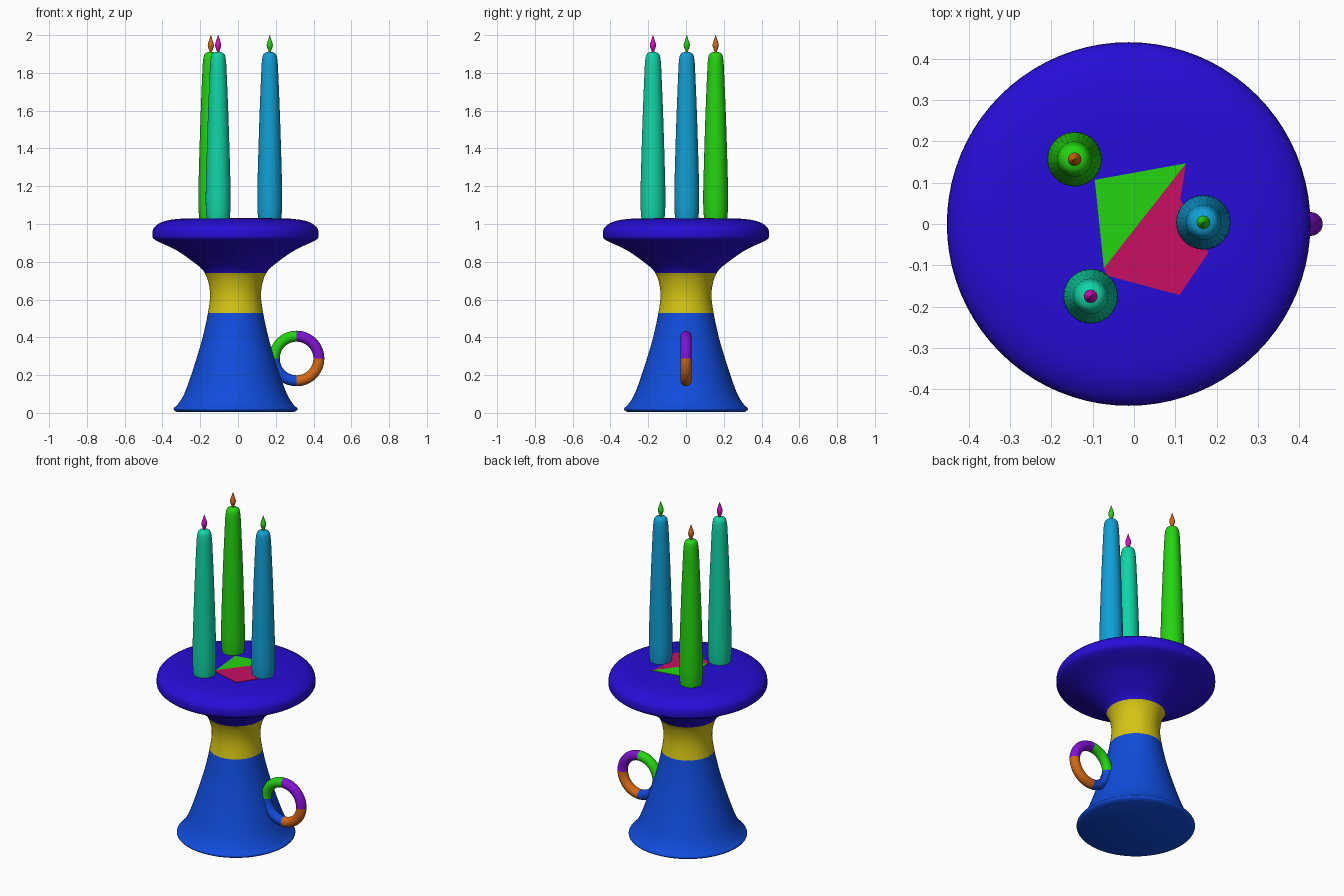
import bpy, bmesh, math
from mathutils import Vector

if "Cube" in bpy.data.objects:
    bpy.data.objects.remove(bpy.data.objects["Cube"])


def srgb(r, g, b):
    f = lambda c: (c / 255 / 12.92) if c < 11 else ((c / 255 + 0.055) / 1.055) ** 2.4
    return (f(r), f(g), f(b), 1)


COLOURS = {
    "indigo": (38, 13, 215), "yellow": (213, 197, 20), "blue": (16, 76, 220),
    "green": (36, 213, 16), "purple": (132, 16, 213), "orange": (213, 104, 20),
    "teal": (16, 213, 165), "sky_blue": (16, 160, 213), "magenta": (213, 16, 190),
    "crimson": (200, 16, 98),
}
MATS = {}
for name, c in COLOURS.items():
    MATS[name] = bpy.data.materials.new(name)
    MATS[name].diffuse_color = srgb(*c)


def smooth_profile(pts, steps=4):
    """Catmull-Rom curve through (radius, height) points."""
    p = [Vector(q) for q in pts]
    p = [p[0]] + p + [p[-1]]
    out = []
    for i in range(1, len(p) - 2):
        a, b, c, d = p[i - 1:i + 3]
        for s in range(steps):
            t = s / steps
            out.append(0.5 * (2 * b + (c - a) * t + (2 * a - 5 * b + 4 * c - d) * t * t
                              + (3 * b - a - 3 * c + d) * t ** 3))
    return out + [p[-1]]


def finish(ob, colours, rule=None, angle=50):
    for c in colours:
        ob.data.materials.append(MATS[c])
    if rule:
        for f in ob.data.polygons:
            f.material_index = rule(f.center)
    bpy.ops.object.select_all(action="DESELECT")
    ob.select_set(True)
    bpy.context.view_layer.objects.active = ob
    bpy.ops.object.shade_smooth_by_angle(angle=math.radians(angle))


def new_object(name, bm, loc=(0, 0, 0)):
    bmesh.ops.recalc_face_normals(bm, faces=bm.faces)
    me = bpy.data.meshes.new(name)
    bm.to_mesh(me)
    bm.free()
    ob = bpy.data.objects.new(name, me)
    ob.location = loc
    bpy.context.collection.objects.link(ob)
    return ob


def lathe(name, profile, colours, loc, sides=64, rule=None):
    """Closed solid of revolution with flat end caps."""
    bm = bmesh.new()
    rings = [[bm.verts.new((r * math.cos(2 * math.pi * k / sides),
                            r * math.sin(2 * math.pi * k / sides), z))
              for k in range(sides)] for r, z in profile]
    for lo, hi in zip(rings, rings[1:]):
        for k in range(sides):
            n = (k + 1) % sides
            bm.faces.new((lo[k], lo[n], hi[n], hi[k]))
    bm.faces.new(rings[0][::-1])
    bm.faces.new(rings[-1])
    ob = new_object(name, bm, loc)
    finish(ob, colours, rule)
    return ob


# Flared stand: base, neck band and dish in one turned body
CX = -0.013
body = smooth_profile([(0.31, 0.005), (0.326, 0.015), (0.326, 0.026), (0.306, 0.045),
                       (0.272, 0.10), (0.235, 0.20), (0.203, 0.30), (0.174, 0.40),
                       (0.146, 0.53), (0.135, 0.64), (0.162, 0.74), (0.225, 0.80),
                       (0.32, 0.865), (0.425, 0.915), (0.44, 0.945), (0.428, 0.985),
                       (0.37, 1.017), (0.27, 1.03)])
lathe("stand", body, ["blue", "yellow", "indigo"], (CX, 0, 0), 80,
      lambda c: 0 if c.z < 0.53 else 1 if c.z < 0.74 else 2)

# Ring handle coloured in quarters
bpy.ops.mesh.primitive_torus_add(major_segments=64, minor_segments=20, major_radius=0.118,
                                 minor_radius=0.029, location=(0.31, 0, 0.288),
                                 rotation=(math.pi / 2, 0, 0))
ring = bpy.context.object
ring.name = "ring_handle"
bpy.ops.object.transform_apply(location=False, rotation=True, scale=False)
finish(ring, ["purple", "orange", "blue", "green"],
       lambda c: (0 if c.z > 0 else 1) if c.x > 0 else (3 if c.z > 0 else 2))

# Candles with flames
candle = smooth_profile([(0.060, 1.02), (0.064, 1.06), (0.066, 1.13), (0.064, 1.25),
                         (0.055, 1.55), (0.045, 1.80), (0.041, 1.865), (0.034, 1.897),
                         (0.018, 1.909), (0.004, 1.911)])
flame = smooth_profile([(0.006, 1.905), (0.008, 1.918), (0.016, 1.942), (0.014, 1.958),
                        (0.007, 1.98), (0.0008, 2.0)])
for label, x, y, wax, fire in (("right", 0.168, 0.004, "sky_blue", "green"),
                               ("front", -0.105, -0.175, "teal", "magenta"),
                               ("back", -0.144, 0.157, "green", "orange")):
    lathe(label + "_candle", candle, [wax], (x, y, 0), 32)
    lathe(label + "_flame", flame, [fire], (x, y, 0), 16)


# Painted patches on the dish top
def patch(name, pts, colour):
    bm = bmesh.new()
    f = bm.faces.new([bm.verts.new((x, y, 1.028)) for x, y in pts])
    top = bmesh.ops.extrude_face_region(bm, geom=[f])["geom"]
    bmesh.ops.translate(bm, vec=(0, 0, 0.005),
                        verts=[v for v in top if isinstance(v, bmesh.types.BMVert)])
    finish(new_object(name, bm), [colour], angle=30)


patch("green_patch", [(-0.095, 0.107), (-0.073, -0.107), (0.126, 0.147)], "green")
patch("crimson_patch", [(0.126, 0.147), (-0.073, -0.107), (-0.065, -0.125),
                        (0.11, -0.172), (0.18, -0.07), (0.112, 0.06)], "crimson")

for m in bpy.data.materials:
    if m.users and not m.is_grease_pencil:
        m.use_nodes = True
        m.node_tree.nodes["Principled BSDF"].inputs["Base Color"].default_value = m.diffuse_color
